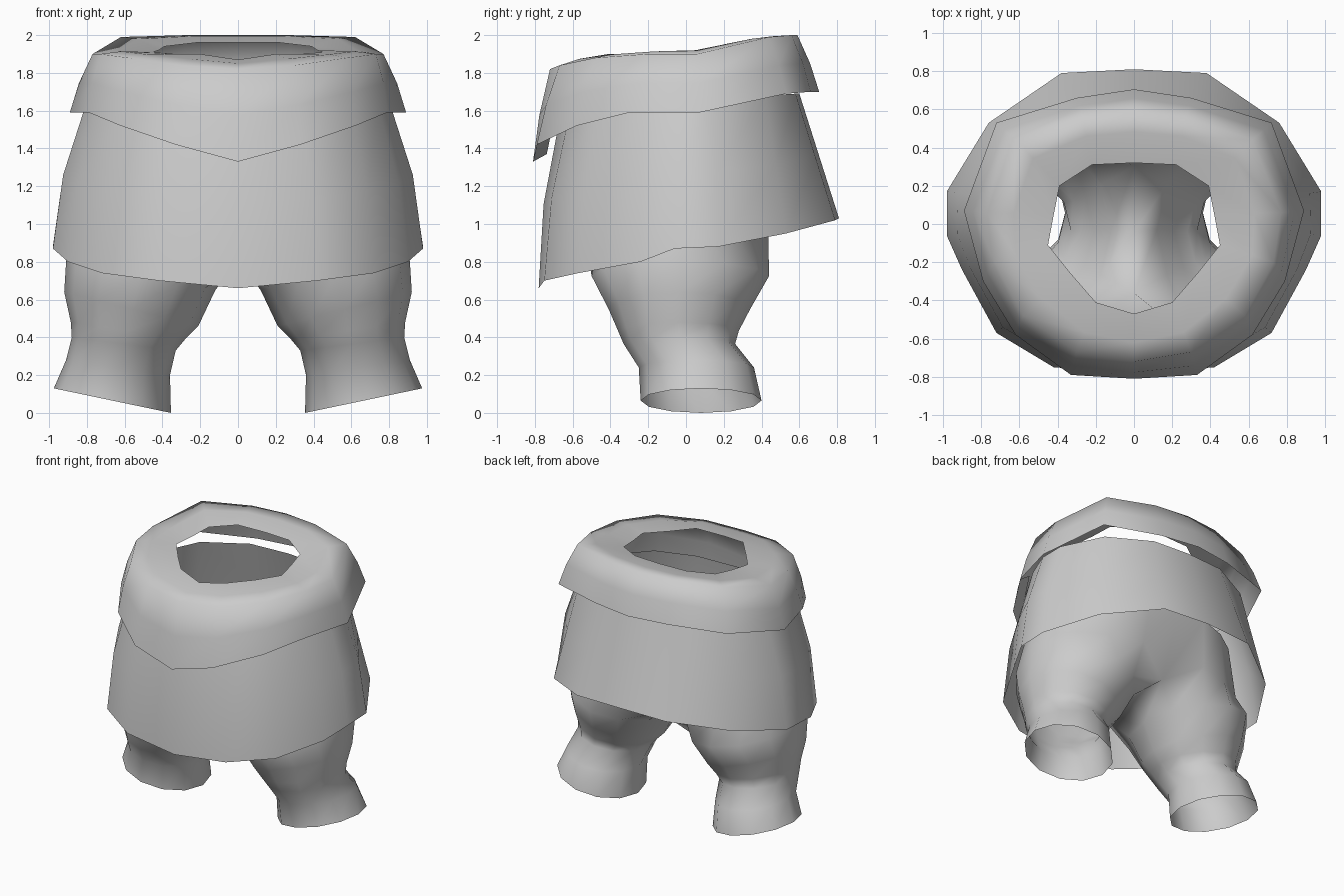
import bpy, math
from mathutils import Vector

if "Cube" in bpy.data.objects:
    bpy.data.objects.remove(bpy.data.objects["Cube"])

cloth = bpy.data.materials.new("light_grey_cloth")
cloth.diffuse_color = (0.6, 0.6, 0.6, 1)
cloth.use_nodes = True
cloth.node_tree.nodes["Principled BSDF"].inputs["Base Color"].default_value = cloth.diffuse_color


def make(name, verts, faces, angle=180):
    me = bpy.data.meshes.new(name)
    me.from_pydata(verts, [], faces)
    me.materials.append(cloth)
    ob = bpy.data.objects.new(name, me)
    bpy.context.collection.objects.link(ob)
    bpy.ops.object.select_all(action='DESELECT')
    ob.select_set(True)
    bpy.context.view_layer.objects.active = ob
    bpy.ops.object.shade_smooth_by_angle(angle=math.radians(angle))
    return ob


def full(half):
    """Complete a half ring (front centre to back centre) by mirroring in x."""
    return [Vector(p) for p in half] + [Vector((-x, y, z)) for x, y, z in half[-2:0:-1]]


def bridge(a, b, n):
    return [(a + i, a + (i + 1) % n, b + (i + 1) % n, b + i) for i in range(n)]


def loft(name, rings, angle=180):
    n = len(rings[0])
    faces = []
    for r in range(len(rings) - 1):
        faces += bridge(r * n, (r + 1) * n, n)
    return make(name, [v for ring in rings for v in ring], faces, angle)


def blend(a, b, t, scale=1.0, dz=0.0):
    out = []
    for p, q in zip(a, b):
        v = p.lerp(q, t)
        out.append(Vector((v.x * scale, v.y * scale, v.z + dz)))
    return out


# Belt: hem, rim and waist hole
hem = full([(0, -.81, 1.33), (.33, -.79, 1.42), (.62, -.58, 1.52), (.79, -.3, 1.59),
            (.89, .07, 1.59), (.72, .53, 1.69), (.3, .66, 1.70), (0, .705, 1.70)])
rim = full([(0, -.72, 1.82), (.3, -.67, 1.84), (.58, -.48, 1.88), (.73, -.2, 1.90),
            (.77, .06, 1.90), (.62, .44, 1.99), (.27, .56, 2.0), (0, .59, 2.0)])
hole = full([(0, -.47, 1.87), (.2, -.41, 1.90), (.33, -.26, 1.90), (.45, -.11, 1.91),
             (.42, .05, 1.92), (.39, .2, 1.94), (.22, .31, 1.96), (0, .32, 1.96)])
belt = loft("belt", [hem, blend(hem, rim, .5, 1.015), rim, blend(rim, hole, .4, 1, .01), hole])

# Folded lip under the front of the belt
lip = [Vector((p.x * .92, p.y * .91, p.z + .04)) for p in hem]
n = len(hem)
make("belt_lip", lip + hem, [f for f in bridge(0, n, n) if all(hem[i % n].y < -.25 for i in f)])

# Skirt
low = full([(0, -.78, .66), (.42, -.75, .70), (.72, -.57, .74), (.90, -.24, .80),
            (.98, -.06, .87), (.98, .17, .88), (.76, .53, .95), (.38, .79, 1.02), (0, .81, 1.03)])
top = full([(0, -.67, 1.55), (.34, -.62, 1.57), (.6, -.47, 1.6), (.74, -.22, 1.63),
            (.80, -.04, 1.65), (.79, .14, 1.66), (.62, .42, 1.68), (.30, .58, 1.69), (0, .60, 1.69)])
mid = []
for p, q in zip(low, top):
    v = p.lerp(q, .5)
    bulge = 1.04 if v.y < .3 else 1.0
    mid.append(Vector((v.x * bulge, v.y * bulge, v.z)))
loft("skirt", [low, mid, top], 60)

# Trousers: outer x, inner x, front y, back y, outer z, inner z per leg ring
LEG = [(.975, .355, -.24, .40, .13, .0),
       (.91, .36, -.25, .36, .28, .20),
       (.88, .33, -.33, .26, .40, .33),
       (.885, .28, -.36, .28, .48, .39),
       (.92, .21, -.41, .34, .64, .46),
       (.91, .12, -.50, .44, .80, .65)]
N = 12


def trouser_side(s):
    verts, faces = [], []
    for xo, xi, yf, yb, zo, zi in LEG:
        for k in range(N):
            a = math.tau * k / N
            t = (1 + math.cos(a)) / 2
            verts.append((xi + (xo - xi) * t, (yf + yb) / 2 + (yb - yf) / 2 * math.sin(a),
                          zi + (zo - zi) * t))
    # Hip ring closing on the crotch seam, then the waist ring
    for rx, yf, yb, z in ((.89, -.56, .46, .95), (.78, -.58, .50, 1.3)):
        for k in range(N):
            a = math.tau * k / N
            if k in (5, 6, 7):
                hip = z < 1
                y = {5: .3 if hip else yb, 6: -.04, 7: -.36 if hip else yf}[k]
                verts.append((0, y, .80 if hip else z))
            else:
                # Spread the outer points over the half circle
                j = k if k < 6 else k - N
                b = j * math.pi / 10
                verts.append((rx * math.cos(b), (yf + yb) / 2 + (yb - yf) / 2 * math.sin(b), z))
    rows = len(LEG) + 2
    for r in range(rows - 1):
        for f in bridge(r * N, (r + 1) * N, N):
            if r == rows - 2 and any(i % N == 6 for i in f):
                continue
            faces.append(f)
    verts = [(s * x, y, z) for x, y, z in verts]
    if s < 0:
        faces = [f[::-1] for f in faces]
    return verts, faces


va, fa = trouser_side(1)
vb, fb = trouser_side(-1)
# Weld both sides along the centre seam, dropping unused points
verts, index, faces = [], {}, []
for vs, fs in ((va, fa), (vb, fb)):
    for f in fs:
        ids = []
        for i in f:
            key = tuple(round(c, 4) + 0.0 for c in vs[i])
            if key not in index:
                index[key] = len(verts)
                verts.append(key)
            ids.append(index[key])
        faces.append(ids)
make("trousers", verts, faces, 180)
